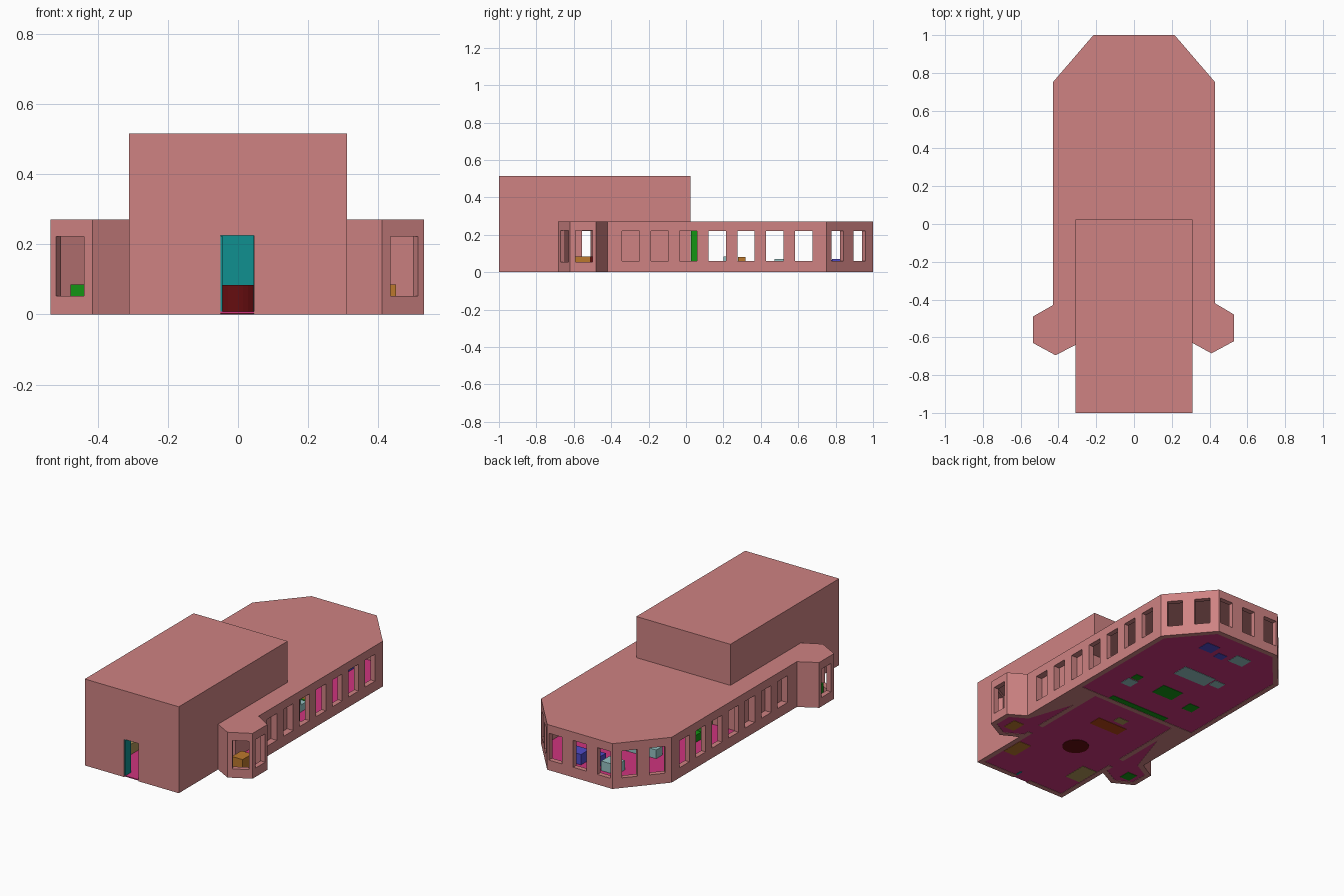
import bpy, bmesh, math
from mathutils import Vector, Matrix

if "Cube" in bpy.data.objects:
    bpy.data.objects.remove(bpy.data.objects["Cube"], do_unlink=True)


def material(name, rgb):
    m = bpy.data.materials.new(name)
    m.use_nodes = True
    m.diffuse_color = (*rgb, 1)
    m.node_tree.nodes["Principled BSDF"].inputs["Base Color"].default_value = (*rgb, 1)
    return m


salmon = material("salmon_wall", (.62, .225, .225))
magenta = material("magenta_floor", (.62, .035, .21))
teal = material("teal", (.005, .28, .28))
dark_red = material("dark_red", (.13, .004, .005))
green = material("green", (.007, .3, .007))
orange = material("orange", (.5, .19, .026))
blue = material("blue", (.08, .07, .58))
pale = material("pale_teal", (.3, .54, .54))
rust = material("rust", (.48, .06, .007))
khaki = material("khaki", (.43, .3, .1))


def finish(bm, name, mat):
    bmesh.ops.recalc_face_normals(bm, faces=bm.faces)
    mesh = bpy.data.meshes.new(name)
    bm.to_mesh(mesh)
    bm.free()
    ob = bpy.data.objects.new(name, mesh)
    bpy.context.collection.objects.link(ob)
    if mat:
        mesh.materials.append(mat)
    return ob


def prism(name, outline, z0, z1, mat=None):
    bm = bmesh.new()
    face = bm.faces.new([bm.verts.new((x, y, z0)) for x, y in outline])
    ext = bmesh.ops.extrude_face_region(bm, geom=[face])
    verts = [v for v in ext["geom"] if isinstance(v, bmesh.types.BMVert)]
    bmesh.ops.translate(bm, verts=verts, vec=(0, 0, z1 - z0))
    return finish(bm, name, mat)


def box(name, x, y, w, d, z0, z1, mat=None, angle=0):
    bm = bmesh.new()
    bmesh.ops.create_cube(bm, size=1, matrix=Matrix.Translation((x, y, (z0 + z1) / 2))
                          @ Matrix.Rotation(angle, 4, "Z") @ Matrix.Diagonal((w, d, z1 - z0, 1)))
    return finish(bm, name, mat)


def inset(points, dist):
    """Move every side of a polygon inwards by the same distance."""
    pts = [Vector(p) for p in points]
    area = sum(a.x * b.y - b.x * a.y for a, b in zip(pts, pts[1:] + pts[:1]))
    side = 1 if area > 0 else -1
    result = []
    for i, p in enumerate(pts):
        a = (p - pts[i - 1]).normalized()
        b = (pts[(i + 1) % len(pts)] - p).normalized()
        na, nb = Vector((-a.y, a.x)) * side, Vector((-b.y, b.x)) * side
        result.append(p + (na + nb) * dist / (1 + na.dot(nb)))
    return result


def combine(target, tool, operation):
    mod = target.modifiers.new(operation.lower(), "BOOLEAN")
    mod.operation, mod.solver, mod.object = operation, "EXACT", tool
    bpy.context.view_layer.objects.active = target
    bpy.ops.object.modifier_apply(modifier=mod.name)
    bpy.data.objects.remove(tool, do_unlink=True)


# Outlines: angled rear end and the two hexagonal side bays
T = .03
rear = [(.43, .75), (.215, 1), (-.215, 1), (-.43, .75)]
bay_left = [(.31, -.63), (.41, -.685), (.53, -.62), (.53, -.48), (.43, -.42)]
bay_right = [(-.43, -.43), (-.535, -.49), (-.535, -.63), (-.415, -.695), (-.31, -.64)]
low_outline = [(.25, -.6)] + bay_left + rear + bay_right + [(-.25, -.6)]

# Outer shell
shell = prism("building_walls", low_outline, 0, .27, salmon)
combine(shell, box("hall_block", 0, -.4875, .62, 1.025, 0, .515), "UNION")

# Rooms hollowed out of the shell
cutters = [
    box("hall_room", 0, -.4875, .56, .965, -.1, .485),
    prism("rear_room", inset([(-.43, -.005), (.43, -.005)] + rear, T), -.1, .24),
    prism("left_room", inset([(.28, .025), (.28, -.613)] + bay_left[1:], T), -.1, .24),
    prism("right_room", inset(bay_right[:4] + [(-.28, -.623), (-.28, .025)], T), -.1, .24),
    box("door_opening", -.0025, -1, .095, .1, -.1, .225),
]


def window(p, q, t, width, z0=.06, z1=.22):
    p, q = Vector(p), Vector(q)
    c, d = p.lerp(q, t), q - p
    cutters.append(box("window_opening", c.x, c.y, width, .08, z0, z1, angle=math.atan2(d.y, d.x)))


# Windows and the passages into the bays
for side in (-1, 1):
    for i in range(7):
        y = -.295 + i * .154
        window((side * .43, y - .1), (side * .43, y + .1), .5, .093)
    for t in (.24, .71):
        window((side * .43, .75), (side * .215, 1), t, .087)
    cutters.append(box("bay_passage", side * .3, -.51, .1, .09, -.1, .22))
for x in (-.16, 0, .16):
    window((x - .1, 1), (x + .1, 1), .5, .088)
for a, b in ((bay_left[1], bay_left[2]), (bay_left[2], bay_left[3]),
             (bay_right[3], bay_right[2]), (bay_right[2], bay_right[1])):
    window(a, b, .53, .09, .053, .222)
for cutter in cutters:
    combine(shell, cutter, "DIFFERENCE")

# Floors
prism("low_floor", inset(low_outline, .004), .002, .008, magenta)
box("hall_floor", 0, -.49, .612, 1.012, .002, .008, magenta)

# Doorway leaves and the tall screen behind the table
box("door_leaf_right", -.047, -.972, .006, .05, .008, .223, teal)
box("door_leaf_left", .05, -.945, .012, .04, 0, .223, teal)
box("hall_screen", 0, -.29, .2, .02, .004, .24, teal)

# Round table
bm = bmesh.new()
bmesh.ops.create_cone(bm, cap_ends=True, segments=32, radius1=.075, radius2=.075, depth=.084,
                      matrix=Matrix.Translation((0, -.51, .042)))
finish(bm, "round_table", dark_red)


def chair(name, x, y, size, mat, facing=1):
    """Block seat with a raised back along y."""
    box(name + "_seat", x, y, size, size, 0, .05, mat)
    box(name + "_back", x, y + facing * size * .4, size, size * .2, .05, .085, mat)


# Hall furniture
box("hall_counter", .005, -.22, .2, .08, 0, .08, rust)
box("counter_stool", -.013, -.13, .07, .05, 0, .05, khaki)
box("hall_sofa", .235, -.74, .08, .14, 0, .07, orange)
box("hall_bench", -.225, -.73, .1, .15, 0, .07, khaki)

# Bay seats
box("left_bay_seat", .415, -.555, .07, .09, 0, .085, orange)
box("right_bay_seat", -.445, -.578, .065, .07, 0, .085, green)

# Rear room furniture
box("long_cabinet", .005, .045, .4, .036, 0, .235, green)
box("low_table", -.008, .284, .14, .1, 0, .055, green)
chair("pale_chair", .23, .235, .07, pale, -1)
box("green_stool", .232, .305, .05, .05, 0, .055, green)
box("stool_cushion", .232, .297, .045, .04, .055, .08, orange)
chair("green_chair", -.218, .236, .07, green, -1)
box("long_desk", -.007, .522, .22, .1, 0, .07, pale)
box("side_desk", -.162, .532, .07, .06, 0, .06, pale)
box("corner_desk", -.09, .816, .1, .08, 0, .065, pale)
box("blue_desk", .135, .82, .09, .08, 0, .07, blue)
box("blue_seat", .026, .785, .06, .05, 0, .065, blue)
